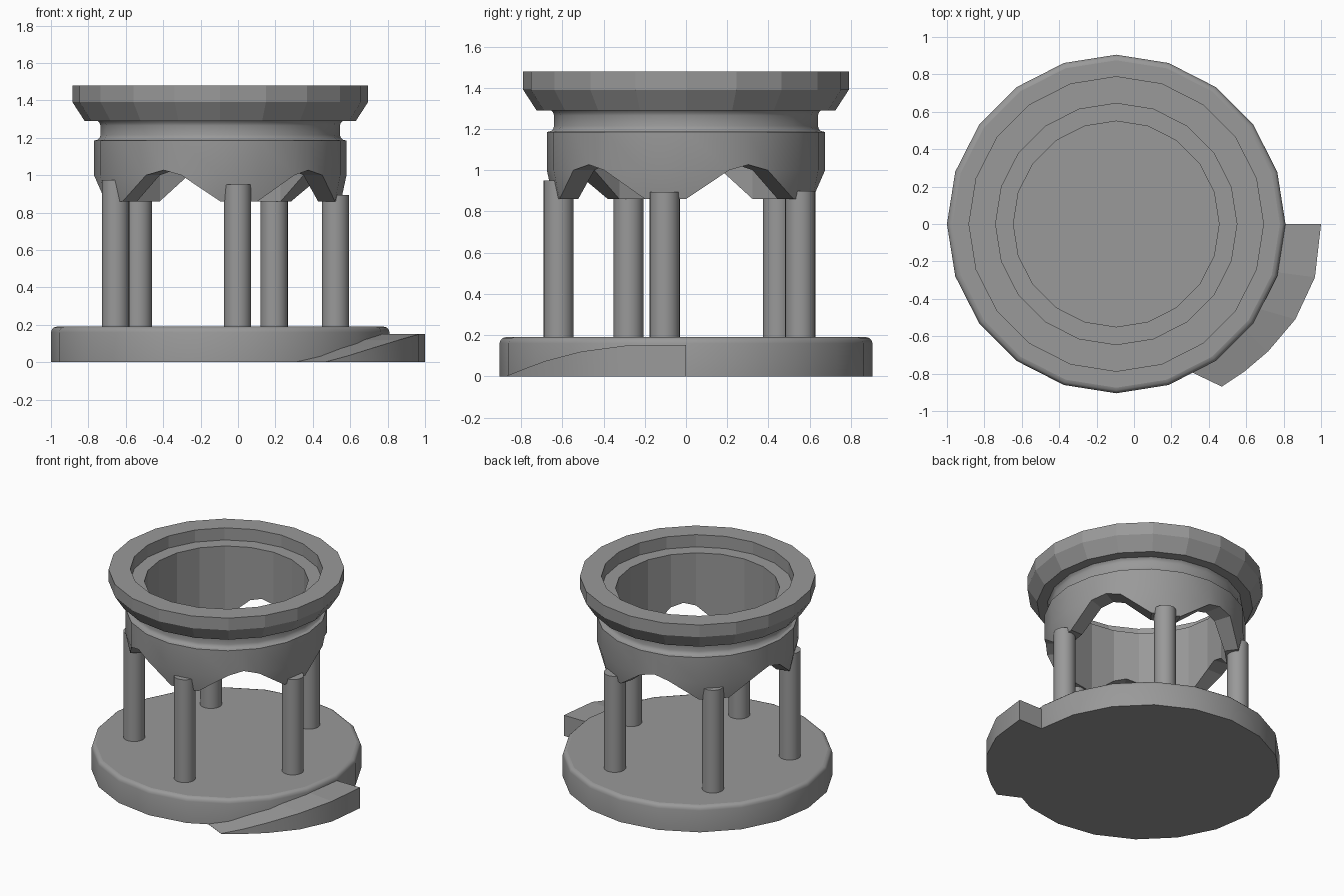
import bpy, bmesh, math
from mathutils import Vector

CX = -0.095            # axis of the round parts
STEP = 18              # twenty sides
SMOOTH_LIMIT = math.radians(32)

cube = bpy.data.objects.get("Cube")
if cube:
    bpy.data.objects.remove(cube)

grey = bpy.data.materials.new("plain grey")
grey.use_nodes = True
colour = (0.32, 0.32, 0.32, 1)
grey.diffuse_color = colour
grey.node_tree.nodes["Principled BSDF"].inputs["Base Color"].default_value = colour


def polar(r, degrees, z):
    a = math.radians(degrees)
    return Vector((CX + r * math.cos(a), r * math.sin(a), z))


def finish(name, bm, is_smooth):
    """Weld, orient, shade and add the mesh to the scene."""
    bmesh.ops.remove_doubles(bm, verts=bm.verts, dist=0.0005)
    bmesh.ops.recalc_face_normals(bm, faces=bm.faces)
    for f in bm.faces:
        f.smooth = is_smooth(f)
    for e in bm.edges:
        e.smooth = e.calc_face_angle(0) < SMOOTH_LIMIT
    mesh = bpy.data.meshes.new(name)
    bm.to_mesh(mesh)
    bm.free()
    mesh.materials.append(grey)
    obj = bpy.data.objects.new(name, mesh)
    bpy.context.collection.objects.link(obj)


def skin(bm, sections, ring):
    """Bridge closed cross-sections; ring joins the last to the first."""
    rows = [[bm.verts.new(p) for p in s] for s in sections]
    pairs = list(zip(rows, rows[1:])) + ([(rows[-1], rows[0])] if ring else [])
    for a, b in pairs:
        for i in range(len(a)):
            j = (i + 1) % len(a)
            bm.faces.new((a[i], a[j], b[j], b[i]))
    if not ring:
        bm.faces.new(rows[0])
        bm.faces.new(rows[-1])


# Round base with a softened top edge
bm = bmesh.new()
levels = [(0.905, 0), (0.905, 0.16), (0.9, 0.176), (0.89, 0.186), (0.875, 0.19)]
skin(bm, [[polar(r, a, z) for a in range(0, 360, STEP)] for r, z in levels], False)
finish("base", bm, lambda f: abs(f.normal.z) < 0.99)

# Crown: rim, neck and collar in one ring, with arches between the legs
RIM_AND_NECK = [(0.55, 1.39), (0.645, 1.39), (0.645, 1.48), (0.79, 1.48),
                (0.79, 1.39), (0.725, 1.29), (0.655, 1.29), (0.645, 1.28),
                (0.64, 1.265), (0.64, 1.215), (0.645, 1.2), (0.655, 1.19),
                (0.675, 1.185)]
ARCH = {0: 0.86, 18: 1.0, 27: 1.027, 36: 1.0, 54: 0.86}
sections = []
for start in range(0, 360, 72):
    for offset, bottom in ARCH.items():
        flat = math.cos(math.radians(STEP / 2)) if offset == 27 else 1
        knee = max(bottom, 1.0)
        outer = 0.675 if bottom >= 1.0 else 0.645
        profile = RIM_AND_NECK + [(0.675, knee), (outer, bottom),
                                  (0.55, bottom), (0.55, knee)]
        sections.append([polar(r * flat, start + offset, z) for r, z in profile])
bm = bmesh.new()
skin(bm, sections, True)


def on_neck_or_collar(f):
    c = f.calc_center_median()
    return c.z < 1.29 and math.hypot(c.x - CX, c.y) > 0.61 and abs(f.normal.z) < 0.9


finish("crown", bm, on_neck_or_collar)

# Five legs, sunk into the collar at slightly different heights
LEG_TOPS = [0.895, 0.9, 0.95, 0.975, 0.95]
for i, top in enumerate(LEG_TOPS):
    centre = polar(0.625, -9.5 + 72 * i, 0)
    bm = bmesh.new()
    circle = [Vector((math.cos(t), math.sin(t), 0)) * 0.073 + centre
              for t in (math.tau * k / 24 for k in range(24))]
    skin(bm, [[p + Vector((0, 0, z)) for p in circle] for z in (0.18, top)], False)
    finish(f"leg_{i + 1}", bm, lambda f: abs(f.normal.z) < 0.9)

# Curved ramp climbing round the side: inner angle, outer angle, radius, height
RAMP = [(-64, -57, 1.037, 0.002), (-54, -49, 1.045, 0.035), (-44, -40, 1.06, 0.075),
        (-31, -28, 1.085, 0.12), (-17, -15, 1.1, 0.15), (0, 0, 1.095, 0.152)]
bm = bmesh.new()
skin(bm, [[polar(0.87, a, 0), polar(r, b, 0), polar(r, b, z), polar(0.87, a, z)]
          for a, b, r, z in RAMP], False)
finish("ramp", bm, lambda f: abs(f.normal.z) < 0.99 and len(f.verts) == 4
       and abs(f.normal.y) < 0.95)
